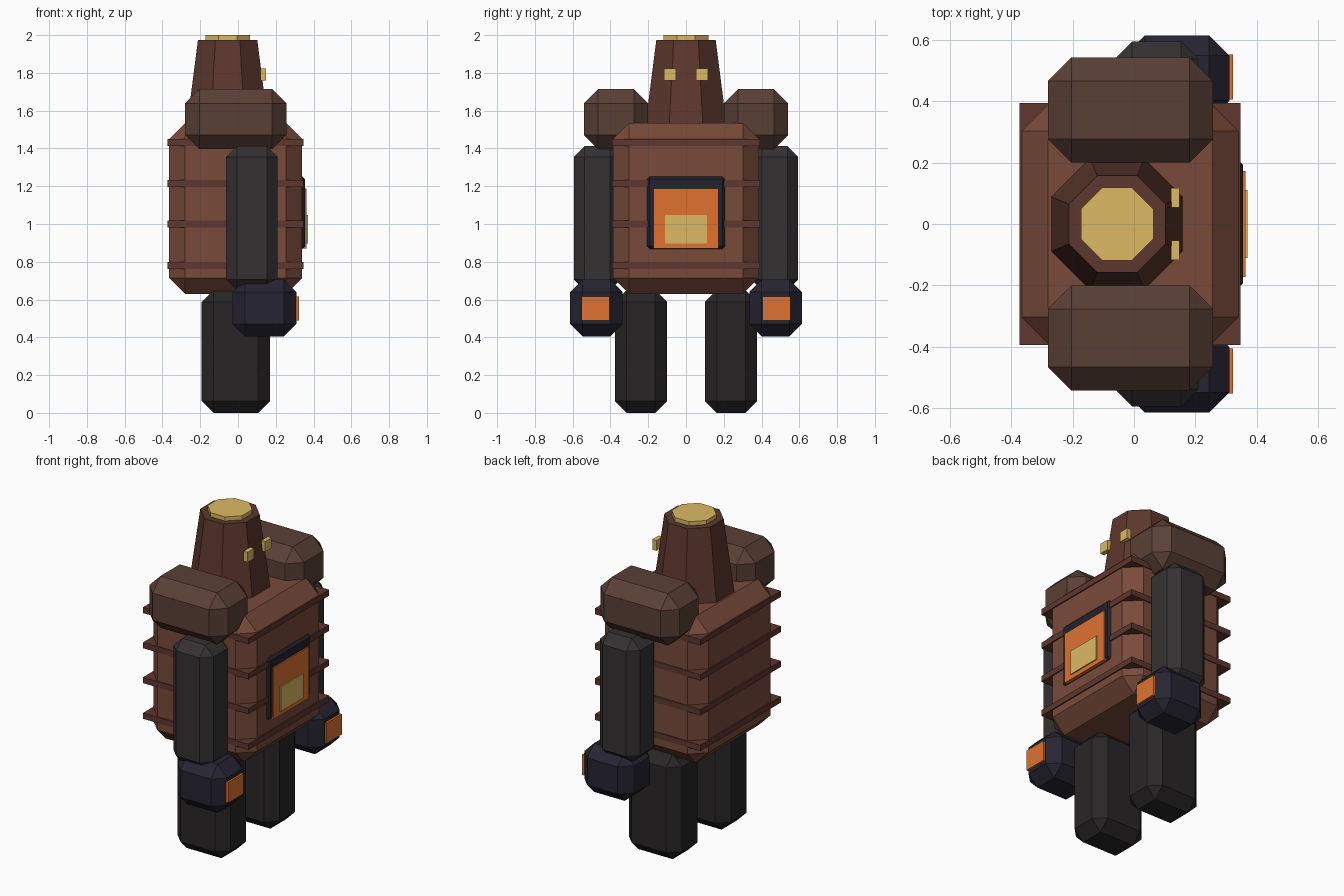
import bpy, bmesh, math
from mathutils import Matrix

if "Cube" in bpy.data.objects:
    bpy.data.objects.remove(bpy.data.objects["Cube"])


def material(name, hex_code):
    rgb = [int(hex_code[i:i + 2], 16) / 255 for i in (0, 2, 4)]
    lin = [c / 12.92 if c < 0.04045 else ((c + 0.055) / 1.055) ** 2.4 for c in rgb]
    m = bpy.data.materials.new(name)
    m.diffuse_color = (*lin, 1)
    m.use_nodes = True
    m.node_tree.nodes["Principled BSDF"].inputs["Base Color"].default_value = m.diffuse_color
    return m


RUST = material("rust", "784a3a")
BAND = material("dark_rust", "5e372e")
HEAD = material("head_brown", "5c372d")
PAD = material("pad_brown", "5a4036")
ARM = material("charcoal", "353132")
LEG = material("soot", "282526")
FIST = material("blue_black", "262432")
FRAME = material("frame_black", "24222b")
FIRE = material("fire_orange", "e07230")
GLOW = material("glow_gold", "dcba64")


def finish(name, bm, mat):
    me = bpy.data.meshes.new(name)
    bm.to_mesh(me)
    bm.free()
    me.materials.append(mat)
    ob = bpy.data.objects.new(name, me)
    bpy.context.collection.objects.link(ob)
    return ob


def box(name, xr, yr, zr, mat, bevel=0.0):
    """Box given by its ranges, with an optional flat chamfer."""
    bm = bmesh.new()
    size = [r[1] - r[0] for r in (xr, yr, zr)]
    mid = [(r[0] + r[1]) / 2 for r in (xr, yr, zr)]
    bmesh.ops.create_cube(bm, size=1, matrix=Matrix.Translation(mid) @ Matrix.Diagonal((*size, 1)))
    if bevel:
        bmesh.ops.bevel(bm, geom=bm.edges[:], offset=bevel, segments=1, affect='EDGES')
    return finish(name, bm, mat)


def octagon(name, x, z0, z1, half0, half1, mat):
    """Eight-sided frustum with flats facing the axes."""
    bm = bmesh.new()
    k = 1 / math.cos(math.pi / 8)
    bmesh.ops.create_cone(bm, cap_ends=True, segments=8, radius1=half0 * k, radius2=half1 * k,
                          depth=z1 - z0,
                          matrix=Matrix.Translation((x, 0, (z0 + z1) / 2)) @ Matrix.Rotation(math.pi / 8, 4, 'Z'))
    return finish(name, bm, mat)


# Barrel torso with four square hoops
box("torso", (-0.365, 0.34), (-0.387, 0.387), (0.63, 1.535), RUST, 0.085)
for i, z in enumerate((0.78, 1.0, 1.215, 1.432)):
    box(f"hoop_{i + 1}", (-0.373, 0.347), (-0.393, 0.393), (z - 0.018, z + 0.018), BAND)

# Furnace door on the chest
box("door_frame", (0.30, 0.355), (-0.207, 0.207), (0.868, 1.252), FRAME, 0.015)
box("door_fire", (0.33, 0.363), (-0.172, 0.172), (0.87, 1.187), FIRE)
box("door_glow", (0.34, 0.37), (-0.11, 0.11), (0.897, 1.047), GLOW)

# Chimney head and glowing cap
octagon("head", -0.055, 1.50, 1.975, 0.218, 0.157, HEAD)
octagon("head_cap", -0.055, 1.96, 2.0, 0.118, 0.118, GLOW)

# Paired parts
for side, s in (("left", 1), ("right", -1)):
    def pair(name, xr, yr, zr, mat, bevel=0.0):
        box(f"{side}_{name}", xr, sorted(s * y for y in yr), zr, mat, bevel)

    pair("eye", (0.12, 0.148), (0.054, 0.117), (1.76, 1.823), GLOW)
    pair("shoulder", (-0.28, 0.257), (0.20, 0.541), (1.396, 1.715), PAD, 0.076)
    pair("arm", (-0.063, 0.21), (0.345, 0.594), (0.65, 1.412), ARM, 0.057)
    pair("fist", (-0.03, 0.31), (0.335, 0.614), (0.405, 0.705), FIST, 0.066)
    pair("knuckle_vent", (0.29, 0.322), (0.405, 0.552), (0.49, 0.616), FIRE)
    pair("leg", (-0.192, 0.17), (0.10, 0.377), (0.0, 0.65), LEG, 0.063)
